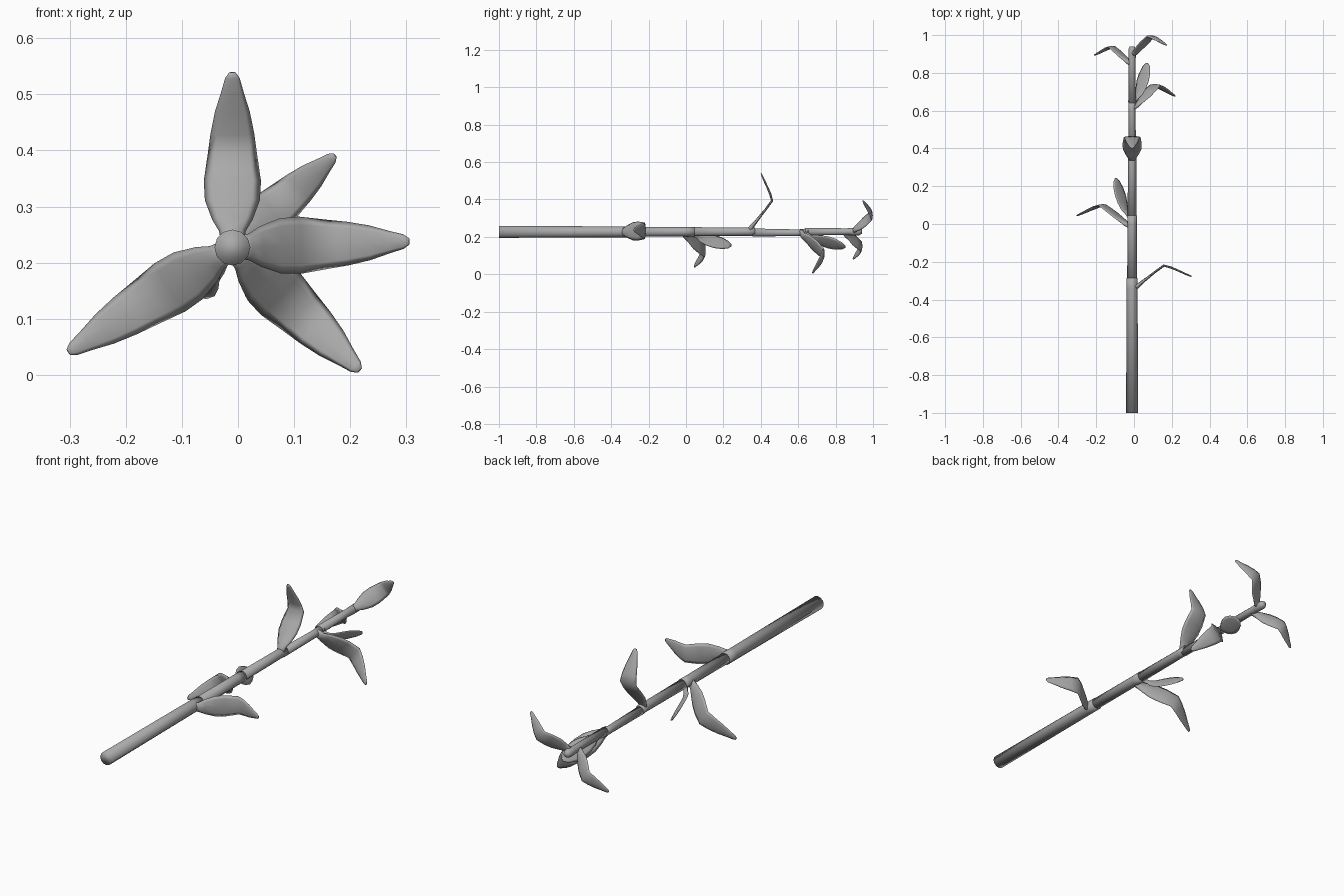
import bpy, bmesh, math
from mathutils import Vector

cube = bpy.data.objects.get("Cube")
if cube:
    bpy.data.objects.remove(cube)

grey = bpy.data.materials.new("plain_grey")
grey.use_nodes = True
COLOUR = (0.4, 0.4, 0.4, 1)
grey.diffuse_color = COLOUR
grey.node_tree.nodes["Principled BSDF"].inputs["Base Color"].default_value = COLOUR

AXIS = Vector((-0.01, 0, 0.227))   # line the stem runs along
ALONG = Vector((0, 1, 0))


def loft(name, rings):
    """Skin a list of equal rings and cap both ends."""
    bm = bmesh.new()
    loops = [[bm.verts.new(p) for p in ring] for ring in rings]
    count = len(loops[0])
    for a, b in zip(loops, loops[1:]):
        for i in range(count):
            j = (i + 1) % count
            bm.faces.new((a[i], a[j], b[j], b[i]))
    bm.faces.new(loops[0])
    bm.faces.new(loops[-1])
    bmesh.ops.recalc_face_normals(bm, faces=bm.faces)
    for f in bm.faces:
        f.smooth = True
    mesh = bpy.data.meshes.new(name)
    bm.to_mesh(mesh)
    bm.free()
    mesh.materials.append(grey)
    obj = bpy.data.objects.new(name, mesh)
    bpy.context.collection.objects.link(obj)
    return obj


def ellipse(centre, u, v, count):
    steps = [math.tau * i / count for i in range(count)]
    return [centre + u * math.cos(t) + v * math.sin(t) for t in steps]


def stem(name, sections):
    """Round tube along the axis from (y, radius, rise) sections."""
    loft(name, [ellipse(AXIS + Vector((0, y, dz)), Vector((r, 0, 0)),
                        Vector((0, 0, r)), 12) for y, r, dz in sections])


def leaf(name, profile, y, angle, length=1, lift=1, width=1):
    """Thin blade from (out, along, half width, half thickness) sections."""
    a = math.radians(angle)
    out = Vector((math.cos(a), 0, math.sin(a)))
    across = Vector((-math.sin(a), 0, math.cos(a)))
    path = [AXIS + ALONG * (y + s * lift) + out * (r * length)
            for r, s, w, t in profile]
    rings = []
    for i, (r, s, w, t) in enumerate(profile):
        run = (path[min(i + 1, len(path) - 1)] - path[max(i - 1, 0)]).normalized()
        rings.append(ellipse(path[i], across * (w * width),
                             run.cross(across) * t, 8))
    loft(name, rings)


# Stem joints, each stepping down in thickness
stem("stem_base", [(-1, .032, 0), (-.34, .029, 0), (-.285, .029, 0)])
stem("stem_lower", [(-.3, .026, .001), (.0, .025, .001), (.045, .026, .001)])
stem("stem_middle", [(.03, .024, .001), (.33, .022, .001), (.37, .023, .001)])
stem("stem_upper", [(.355, .021, -.003), (.6, .018, -.005), (.655, .021, -.002)])
stem("stem_top", [(.64, .02, .001), (.86, .018, .001), (.89, .02, .001),
                  (.925, .02, .001), (.94, .012, .001)])

# Long leaves: rise along the stem, then bend back toward the tip
LONG = [(.0, -.01, .018, .016), (.03, .002, .024, .012), (.05, .02, .036, .009),
        (.085, .047, .049, .007), (.12, .075, .051, .006), (.168, .11, .044, .006),
        (.205, .1, .039, .006), (.245, .083, .031, .005), (.28, .067, .02, .005),
        (.305, .056, .013, .004), (.315, .052, .006, .003)]
leaf("leaf_left", LONG, -.33, 2)
leaf("leaf_right_low", LONG, -.005, 212.5, length=1.1, lift=.95)
leaf("leaf_up", LONG, .35, 90, length=.99)
leaf("leaf_left_low", LONG, .625, -44)
leaf("leaf_end_left", LONG, .905, 42, length=.78, lift=.8, width=.8)
leaf("leaf_end_right", LONG, .855, 216, length=.78, lift=.75, width=.8)

# Short oval leaves lying close to the stem
OVAL = [(.015, .01, .012, .01), (.04, .035, .014, .007), (.052, .05, .027, .005),
        (.066, .085, .04, .004), (.08, .125, .046, .004), (.094, .165, .041, .004),
        (.106, .2, .027, .004), (.112, .217, .008, .003)]
leaf("oval_leaf_right", OVAL, .025, 220)
leaf("oval_leaf_left", OVAL, .635, -45)
